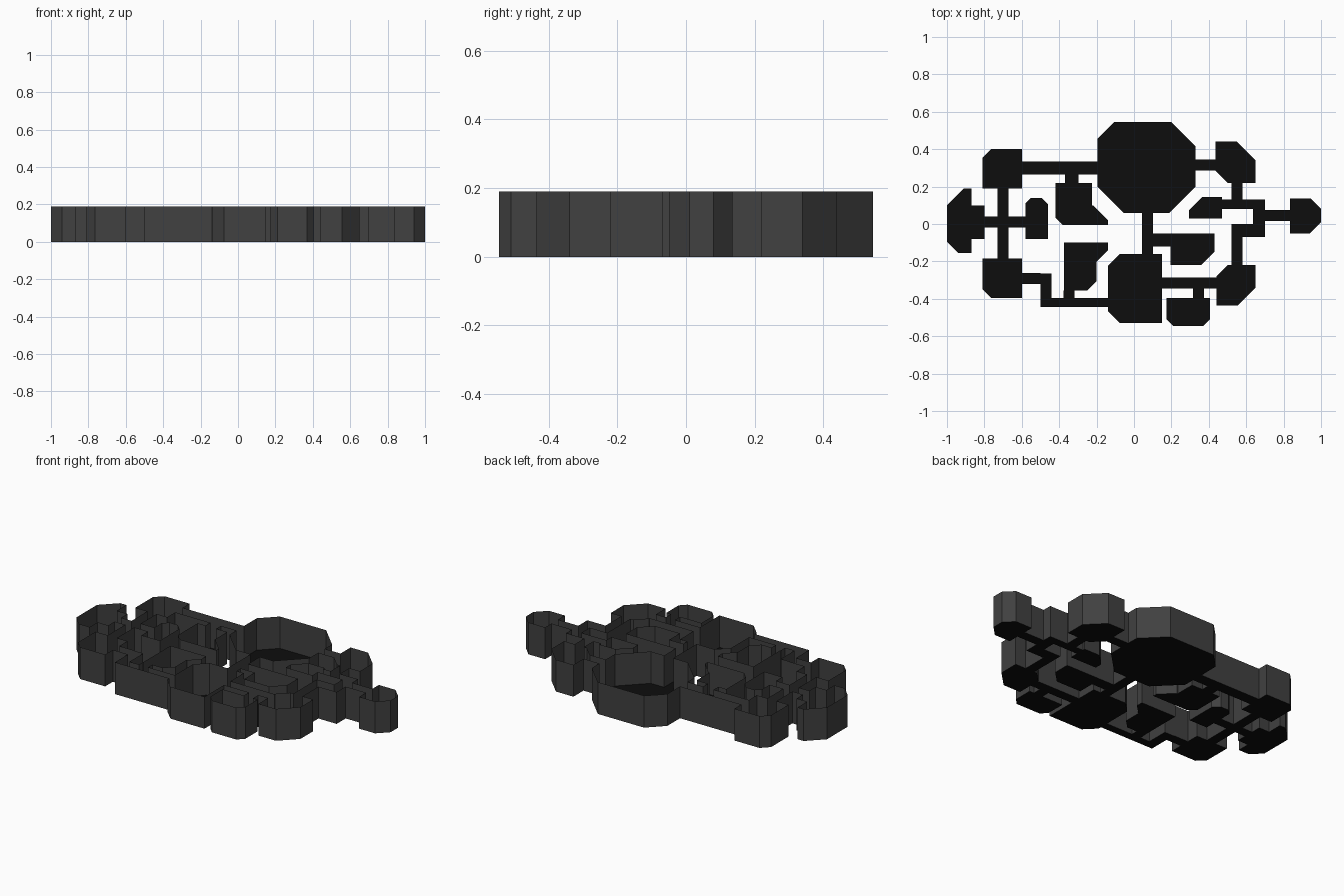
import bpy, bmesh
from mathutils import Vector

if "Cube" in bpy.data.objects:
    bpy.data.objects.remove(bpy.data.objects["Cube"])

H = 0.19      # wall height
spaces = {}   # name -> convex floor outline, counter-clockwise
bounds = {}   # name -> x0, x1, y0, y1

def material(name, v):
    m = bpy.data.materials.new(name)
    m.diffuse_color = (v, v, v, 1)
    m.use_nodes = True
    m.node_tree.nodes["Principled BSDF"].inputs["Base Color"].default_value = m.diffuse_color
    return m

WALL = material("dark_grey_wall", 0.052)
FLOOR = material("black_floor", 0.004)

def room(name, x0, x1, y0, y1, sw=0, se=0, ne=0, nw=0):
    """Rectangular space with optional cut-off corners."""
    pts = [(x0, y0 + sw), (x0 + sw, y0), (x1 - se, y0), (x1, y0 + se),
           (x1, y1 - ne), (x1 - ne, y1), (x0 + nw, y1), (x0, y1 - nw)]
    spaces[name] = [Vector(p) for i, p in enumerate(pts) if p != pts[i - 1]]
    bounds[name] = (x0, x1, y0, y1)

def passage(name, first, second, axis, at, width=0.06):
    """Straight corridor from one space to the next, along x or y."""
    a, b, h = bounds[first], bounds[second], width / 2
    if axis == "x":
        room(name, a[1], b[0], at - h, at + h)
    else:
        room(name, at - h, at + h, a[3], b[2])

# Rooms
room("great_octagon_room", -.195, .33, .06, .545, sw=.14, se=.14, ne=.13, nw=.09)
room("north_east_room", .435, .65, .22, .44, sw=.065, ne=.10)
room("north_west_room", -.81, -.60, .19, .40, nw=.045)
room("far_west_room", -1, -.87, -.155, .19, sw=.06, nw=.09)
room("far_west_alcove", -.87, -.80, -.08, .10)
room("west_closet", -.58, -.46, -.08, .14, ne=.035, nw=.03)
room("south_west_room", -.81, -.60, -.395, -.185, sw=.045)
room("upper_middle_room", -.42, -.225, -.005, .22, sw=.04)
room("upper_middle_alcove", -.225, -.14, -.005, .10, ne=.08)
room("lower_middle_room", -.375, -.20, -.355, -.10, se=.05)
room("lower_middle_alcove", -.20, -.14, -.20, -.10, se=.058)
room("south_room", -.14, .15, -.53, -.16, sw=.065, nw=.065)
room("east_middle_room", .195, .43, -.22, -.05, se=.07)
room("south_closet", .175, .405, -.545, -.395, sw=.035, se=.035)
room("south_east_room", .44, .65, -.435, -.22, se=.095, nw=.06)
room("far_east_room", .835, 1, -.05, .135, se=.06, ne=.055)
room("east_closet", .295, .47, .03, .145, nw=.07)

# Corridor turns
room("south_west_turn", -.50, -.44, -.445, -.265)
room("east_junction", .635, .70, -.07, .13)
room("east_turn", .52, .635, -.07, 0)

# Corridors
passage("north_corridor", "north_west_room", "great_octagon_room", "x", .30, .07)
passage("north_branch", "upper_middle_room", "north_corridor", "y", -.333, .07)
passage("west_corridor", "south_west_room", "north_west_room", "y", -.70)
passage("west_hall", "far_west_alcove", "west_corridor", "x", .01)
passage("closet_hall", "west_corridor", "west_closet", "x", .01)
passage("south_west_hall", "south_west_room", "south_west_turn", "x", -.292)
passage("south_corridor", "south_west_turn", "south_room", "x", -.42, .05)
passage("south_branch", "south_corridor", "lower_middle_room", "y", -.347)
passage("centre_corridor", "south_room", "great_octagon_room", "y", .072)
passage("centre_branch", "centre_corridor", "east_middle_room", "x", -.085, .07)
passage("north_east_hall", "great_octagon_room", "north_east_room", "x", .315)
passage("east_hall", "east_closet", "east_junction", "x", .105, .05)
passage("east_upper_corridor", "east_hall", "north_east_room", "y", .55)
passage("far_east_hall", "east_junction", "far_east_room", "x", .045)
passage("east_lower_corridor", "south_east_room", "east_turn", "y", .55)
passage("south_east_corridor", "south_room", "south_east_room", "x", -.315)
passage("south_closet_branch", "south_closet", "south_east_corridor", "y", .345)

def covered(a, b, poly):
    """Range of the edge a-b lying in or on a convex outline."""
    t0, t1 = 0.0, 1.0
    for i, q in enumerate(poly):
        p = poly[i - 1]
        d = (q - p).normalized()
        da, db = d.cross(a - p), d.cross(b - p)
        if abs(da - db) < 1e-5:
            if da < -1e-3:
                return None
        elif db > da:
            t0 = max(t0, da / (da - db))
        else:
            t1 = min(t1, da / (da - db))
    return (t0, t1) if t1 - t0 > 1e-3 else None

def build(name, outline):
    bm = bmesh.new()
    # Floor
    bm.faces.new([bm.verts.new((*v, 0)) for v in outline]).material_index = 1
    # Walls, left open where another space adjoins
    for i, b in enumerate(outline):
        a = outline[i - 1]
        gaps = [covered(a, b, o) for n, o in spaces.items() if n != name]
        t = 0.0
        for g0, g1 in sorted(g for g in gaps if g) + [(1.0, 1.0)]:
            if g0 - t > 1e-3:
                p, q = a.lerp(b, t), a.lerp(b, g0)
                bm.faces.new([bm.verts.new(v) for v in
                              ((*p, 0), (*q, 0), (*q, H), (*p, H))])
            t = max(t, g1)
    me = bpy.data.meshes.new(name)
    bm.to_mesh(me)
    bm.free()
    me.materials.append(WALL)
    me.materials.append(FLOOR)
    bpy.context.collection.objects.link(bpy.data.objects.new(name, me))

for name, outline in spaces.items():
    build(name, outline)
